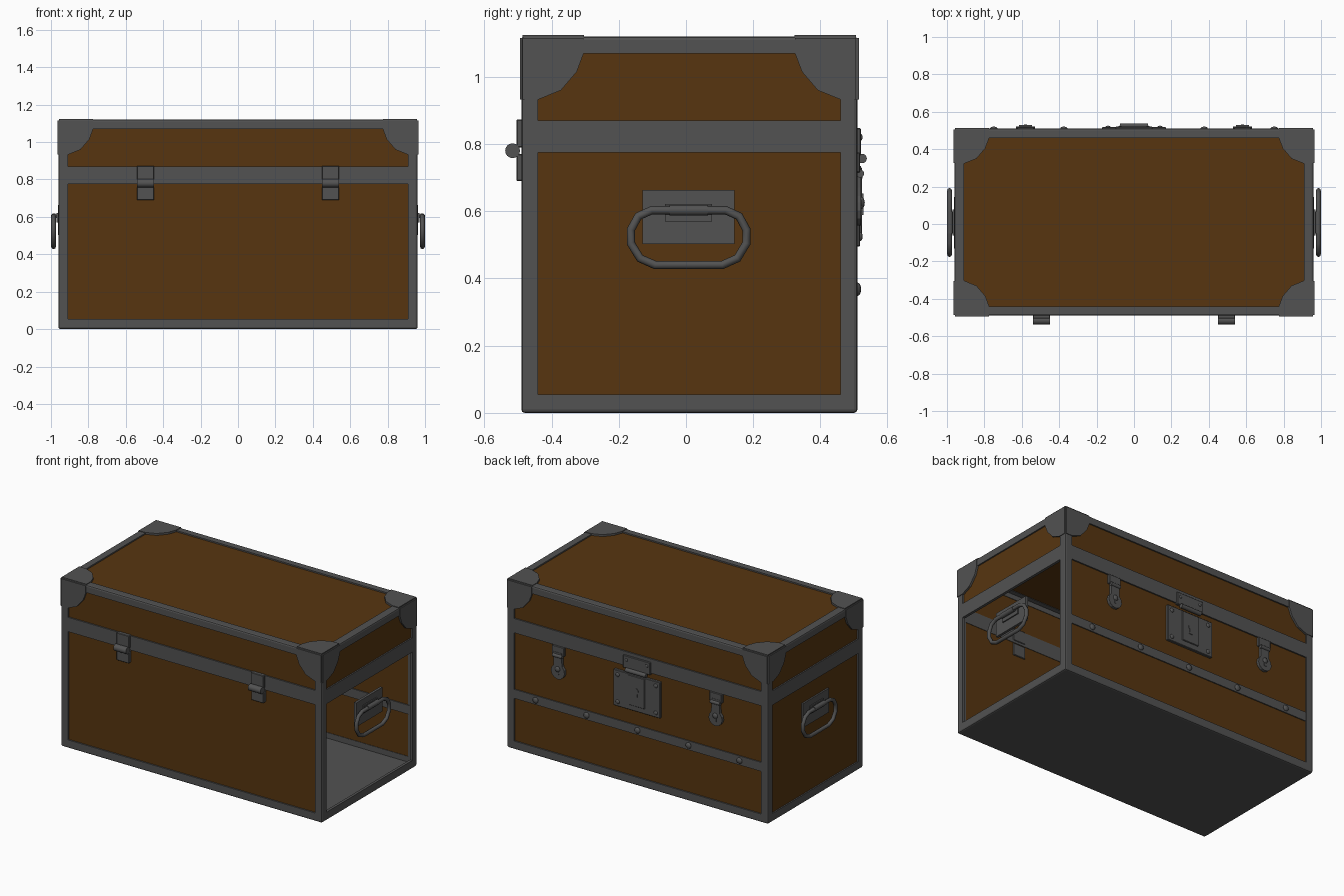
import bpy, bmesh, math
from mathutils import Vector, Matrix

if "Cube" in bpy.data.objects:
    bpy.data.objects.remove(bpy.data.objects["Cube"])

def material(name, rgb):
    m = bpy.data.materials.new(name)
    m.diffuse_color = (*rgb, 1)
    m.use_nodes = True
    m.node_tree.nodes["Principled BSDF"].inputs["Base Color"].default_value = m.diffuse_color
    return m

METAL = material("dark_grey_metal", (0.085, 0.085, 0.085))
LEATHER = material("brown_panel", (0.095, 0.036, 0.005))

# main dimensions: the body is shifted slightly towards +y
X, Y0, Y1, H = 0.96, -0.49, 0.51, 1.12
XI, YI0, YI1 = 0.908, -0.44, 0.46
LOW, LID = (0.055, 0.775), (0.87, 1.07)
VX, VY, VZ = Vector((1, 0, 0)), Vector((0, 1, 0)), Vector((0, 0, 1))

def finish(name, bm, mat, smooth=False):
    bmesh.ops.recalc_face_normals(bm, faces=bm.faces)
    me = bpy.data.meshes.new(name)
    bm.to_mesh(me)
    bm.free()
    me.materials.append(mat)
    ob = bpy.data.objects.new(name, me)
    bpy.context.collection.objects.link(ob)
    if smooth:
        bpy.context.view_layer.objects.active = ob
        ob.select_set(True)
        bpy.ops.object.shade_smooth_by_angle(angle=math.radians(40))
        ob.select_set(False)
    return ob

def box(name, lo, hi, mat=METAL, bevel=0.0):
    bm = bmesh.new()
    lo, hi = Vector(lo), Vector(hi)
    size = Vector([abs(a) for a in hi - lo])
    bmesh.ops.create_cube(bm, size=1, matrix=Matrix.Translation((lo + hi) / 2) @ Matrix.Diagonal((*size, 1)))
    if bevel:
        bmesh.ops.bevel(bm, geom=bm.edges[:], offset=bevel, segments=1, affect='EDGES')
    return finish(name, bm, mat)

def prism(name, pts, origin, u, v, n, d0, d1, mat=METAL):
    """Extrude a 2D outline along n from d0 to d1."""
    bm = bmesh.new()
    o = Vector(origin)
    f = bm.faces.new([bm.verts.new(o + u * a + v * b + n * d0) for a, b in pts])
    r = bmesh.ops.extrude_face_region(bm, geom=[f])
    bmesh.ops.translate(bm, vec=n * (d1 - d0), verts=[g for g in r["geom"] if isinstance(g, bmesh.types.BMVert)])
    return finish(name, bm, mat)

def rod(name, centre, axis, radius, length, sides=16):
    bm = bmesh.new()
    rot = VZ.rotation_difference(axis).to_matrix().to_4x4()
    bmesh.ops.create_cone(bm, cap_ends=True, segments=sides, radius1=radius, radius2=radius,
                          depth=length, matrix=Matrix.Translation(centre) @ rot)
    return finish(name, bm, METAL, True)

def rivet(name, x, z, y, r):
    bm = bmesh.new()
    bmesh.ops.create_uvsphere(bm, u_segments=12, v_segments=8, radius=r,
                              matrix=Matrix.Translation((x, y, z)) @ Matrix.Diagonal((1, 0.55, 1, 1)))
    return finish(name, bm, METAL, True)

# metal frame: rounded box shell with the panel openings cut out
bm = bmesh.new()
bmesh.ops.create_cube(bm, size=1, matrix=Matrix.Translation((0, (Y0 + Y1) / 2, H / 2))
                      @ Matrix.Diagonal((2 * X, Y1 - Y0, H, 1)))
bmesh.ops.bevel(bm, geom=bm.edges[:], offset=0.01, segments=2, profile=0.5, affect='EDGES')
cuts = [(VX, -XI), (VX, XI), (VY, YI0), (VY, YI1)] + [(VZ, z) for z in LOW + LID]
for axis, c in cuts:
    bmesh.ops.bisect_plane(bm, geom=bm.verts[:] + bm.edges[:] + bm.faces[:], plane_co=axis * c, plane_no=axis)

def is_opening(c):
    in_x, in_y = abs(c.x) < XI, YI0 < c.y < YI1
    in_z = LOW[0] < c.z < LOW[1] or LID[0] < c.z < LID[1]
    return (in_x and in_y and c.z > H / 2) or (in_z and (in_x or in_y))

bmesh.ops.delete(bm, geom=[f for f in bm.faces if is_opening(f.calc_center_median())], context='FACES')
frame = finish("metal_frame", bm, METAL)
sol = frame.modifiers.new("thickness", 'SOLIDIFY')
sol.thickness, sol.offset = 0.018, -1

# brown panels, set back from the frame; the lower right side is open
D, T, G = 0.009, 0.006, 0.015
for part, (z0, z1) in (("body", LOW), ("lid", LID)):
    z0, z1 = z0 - G, z1 + G
    box(part + "_front_panel", (-XI - G, Y0 + D, z0), (XI + G, Y0 + D + T, z1), LEATHER)
    box(part + "_back_panel", (-XI - G, Y1 - D - T, z0), (XI + G, Y1 - D, z1), LEATHER)
    for s, side in ((-1, "left"), (1, "right")):
        if (part, side) != ("body", "right"):
            box(f"{part}_{side}_panel", (s * (X - D - T), YI0 - G, z0), (s * (X - D), YI1 + G, z1), LEATHER)
box("top_panel", (-XI - G, YI0 - G, H - D - T), (XI + G, YI1 + G, H - D), LEATHER)

# corner protectors on the lid: one rounded plate on each of three faces
GUARD = [(0.004, 0.004), (0.185, 0.004), (0.185, 0.052), (0.165, 0.105), (0.118, 0.16),
         (0.052, 0.187), (0.004, 0.187)]
for sx in (-1, 1):
    for sy, y in ((-1, Y0), (1, Y1)):
        o = (sx * X, y, H)
        u, v, w = -sx * VX, -sy * VY, -VZ
        for a, b, n in ((u, v, w), (u, w, v), (v, w, u)):
            prism("corner_guard", GUARD, o, a, b, n, 0.012, -0.004)

# side handles
LOOP = [(0.11, 0.603), (0.15, 0.585), (0.172, 0.545), (0.172, 0.505), (0.145, 0.46), (0.10, 0.44)]
path = LOOP + [(-a, b) for a, b in reversed(LOOP)]
for s, side in ((-1, "left"), (1, "right")):
    box(side + "_handle_plate", (s * 0.945, -0.13, 0.503), (s * 0.962, 0.145, 0.663))
    box(side + "_handle_bracket", (s * 0.96, -0.062, 0.57), (s * 0.97, 0.078, 0.622))
    rod(side + "_handle_sleeve", (s * 0.984, 0.008, 0.603), VY, 0.016, 0.115)
    cu = bpy.data.curves.new(side + "_handle_ring", 'CURVE')
    cu.dimensions = '3D'
    cu.bevel_depth, cu.bevel_resolution = 0.0125, 2
    sp = cu.splines.new('POLY')
    sp.points.add(len(path) - 1)
    for p, (a, b) in zip(sp.points, path):
        p.co = (s * 0.986, a + 0.008, b, 1)
    sp.use_cyclic_u = True
    cu.materials.append(METAL)
    ring = bpy.data.objects.new(side + "_handle_ring", cu)
    bpy.context.collection.objects.link(ring)
    bpy.context.view_layer.objects.active = ring
    ring.select_set(True)
    bpy.ops.object.convert(target='MESH')
    ring.select_set(False)

# hinges on the front
for x in (-0.495, 0.495):
    box("hinge_upper_leaf", (x - 0.046, Y0 - 0.015, 0.79), (x + 0.046, Y0 + 0.022, 0.873), bevel=0.003)
    box("hinge_lower_leaf", (x - 0.046, Y0 - 0.015, 0.69), (x + 0.046, Y0 + 0.022, 0.77), bevel=0.003)
    rod("hinge_knuckle", (x, Y0 - 0.026, 0.78), VX, 0.022, 0.092)

# riveted strap across the back
box("back_strap", (-XI - G, Y1 - 0.022, 0.338), (XI + G, Y1 - 0.002, 0.398))
for x in (-0.75, -0.375, 0, 0.375, 0.75):
    rivet("strap_rivet", x, 0.368, Y1, 0.02)

def keyhole(x, z, y, s):
    rod("keyhole_disc", (x, y, z + 0.012 * s), VY, 0.013 * s, 0.005, 12)
    prism("keyhole_slot", [(-0.005 * s, 0), (0.005 * s, 0), (0.009 * s, -0.03 * s), (-0.009 * s, -0.03 * s)],
          (x, y, z + 0.006 * s), VX, VZ, VY, -0.0025, 0.0025)

# centre lock
box("lock_plate", (-0.172, Y1 - 0.02, 0.495), (0.172, Y1 + 0.008, 0.735), bevel=0.003)
box("lock_inner_plate", (-0.062, Y1, 0.53), (0.062, Y1 + 0.014, 0.73), bevel=0.003)
box("lock_hasp", (-0.1, Y1 - 0.01, 0.765), (0.1, Y1 + 0.01, 0.848), bevel=0.003)
rod("lock_hasp_knuckle", (0, Y1 + 0.014, 0.757), VX, 0.014, 0.15)
keyhole(0, 0.62, Y1 + 0.015, 1.3)
for sx in (-1, 1):
    for z in (0.525, 0.705):
        rivet("lock_rivet", sx * 0.14, z, Y1 + 0.008, 0.014)
    rivet("hasp_rivet", sx * 0.075, 0.82, Y1 + 0.01, 0.01)

# side latches: square head and a rounded tongue
TONGUE = [(0.03, 0.735), (0.03, 0.67)] + [
    (0.05 * math.cos(t), 0.607 + 0.05 * math.sin(t))
    for t in [math.radians(50 - 28 * i) for i in range(11)]] + [(-0.03, 0.67), (-0.03, 0.735)]
for x in (-0.58, 0.58):
    box("latch_head", (x - 0.045, Y1 - 0.02, 0.715), (x + 0.045, Y1 + 0.008, 0.775), bevel=0.003)
    rod("latch_knuckle", (x, Y1 + 0.008, 0.712), VX, 0.012, 0.07)
    prism("latch_tongue", TONGUE, (x, Y1, 0), VX, VZ, VY, -0.015, 0.01)
    keyhole(x, 0.612, Y1 + 0.011, 1.0)
    rivet("latch_knob", x, 0.625, Y1 + 0.012, 0.018)
